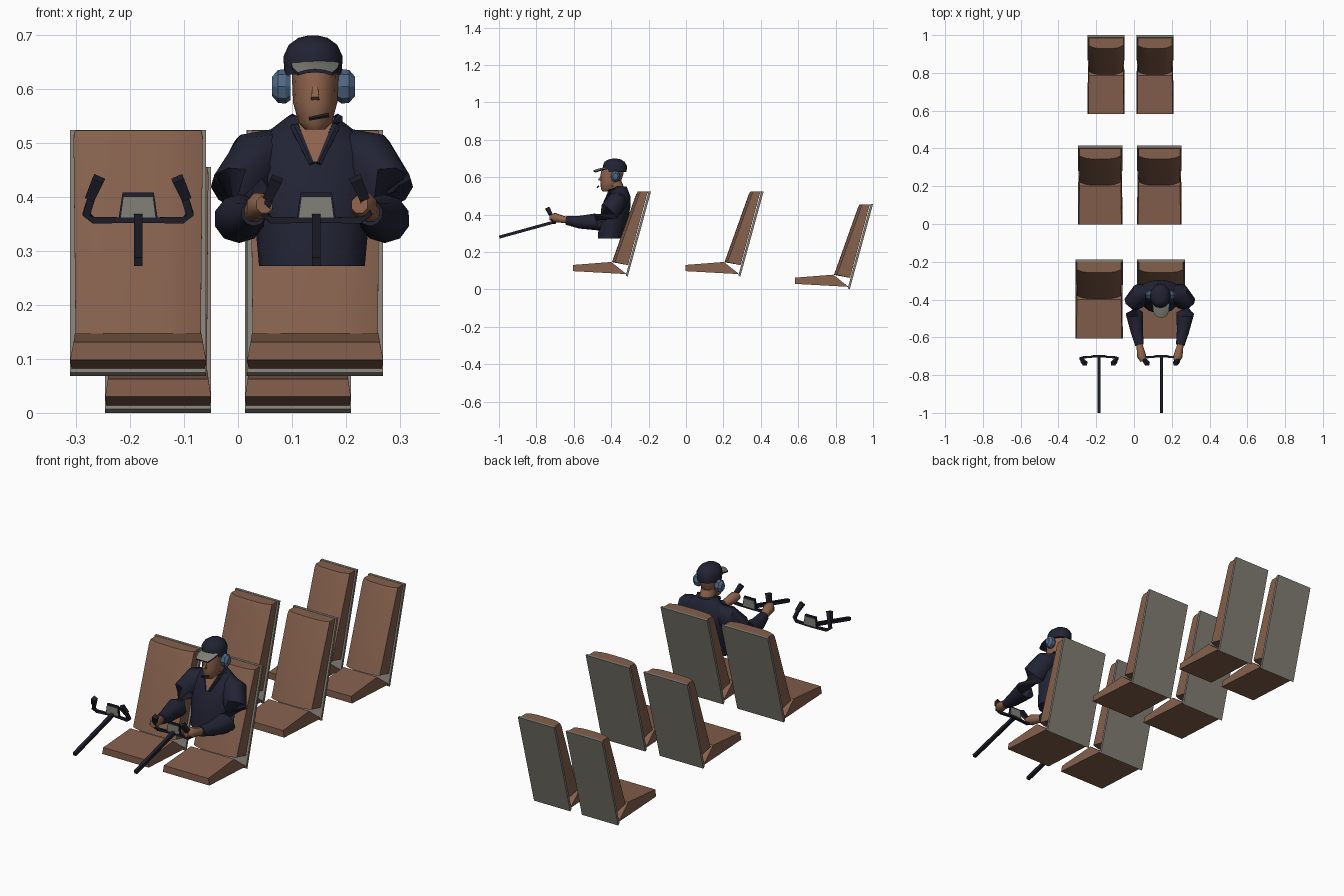
import bpy, bmesh, math
from mathutils import Vector as V

if "Cube" in bpy.data.objects:
    bpy.data.objects.remove(bpy.data.objects["Cube"])


def mat(name, r, g, b):
    m = bpy.data.materials.new(name)
    m.diffuse_color = (r, g, b, 1)
    m.use_nodes = True
    m.node_tree.nodes["Principled BSDF"].inputs["Base Color"].default_value = m.diffuse_color
    return m


BROWN = mat("brown_leather", .23, .115, .072)
GREY = mat("grey_shell", .23, .215, .185)
NAVY = mat("navy_cloth", .016, .017, .034)
SKIN = mat("skin", .27, .125, .072)
BLUE = mat("blue_earmuff", .08, .14, .235)
BLACK = mat("dark_metal", .013, .014, .024)
PANEL = mat("pale_grey", .22, .22, .19)


def loft(name, rings, *mats, rule=None, smooth=40):
    """Skin a list of equal-length rings and cap both ends."""
    bm = bmesh.new()
    vs = [[bm.verts.new(p) for p in r] for r in rings]
    n = len(vs[0])
    for a, b in zip(vs, vs[1:]):
        for i in range(n):
            j = (i + 1) % n
            bm.faces.new((a[i], a[j], b[j], b[i]))
    bm.faces.new(vs[0][::-1])
    bm.faces.new(vs[-1])
    bmesh.ops.recalc_face_normals(bm, faces=bm.faces)
    if rule:
        for f in bm.faces:
            f.normal_update()
            f.material_index = rule(f)
    me = bpy.data.meshes.new(name)
    bm.to_mesh(me)
    bm.free()
    for m in mats:
        me.materials.append(m)
    ob = bpy.data.objects.new(name, me)
    bpy.context.collection.objects.link(ob)
    if smooth:
        bpy.ops.object.select_all(action='DESELECT')
        ob.select_set(True)
        bpy.context.view_layer.objects.active = ob
        bpy.ops.object.shade_smooth_by_angle(angle=math.radians(smooth))
    return ob


def prism(name, prof, cx, m, dy=0, dz=0):
    """Side profile of (y, z, half width) spanned across x."""
    loft(name, [[(cx + s * h, y + dy, z + dz) for y, z, h in prof] for s in (-1, 1)], m, smooth=0)


def plate(name, outline, cx, y, t, m):
    """Front outline of (x, z) given thickness along y."""
    loft(name, [[(cx + x, y + s * t / 2, z) for x, z in outline] for s in (-1, 1)], m, smooth=0)


def body(name, cx, rows, m, n=12):
    """Stacked ellipses: (z, y centre, x radius, y radius)."""
    loft(name, [[(cx + rx * math.cos(i * math.tau / n), cy + ry * math.sin(i * math.tau / n), z)
                 for i in range(n)] for z, cy, rx, ry in rows], m, smooth=45)


def tube(name, pts, m, n=8):
    """Tube through (x, y, z, radius) points."""
    P = [V(p[:3]) for p in pts]
    rings = []
    for k, p in enumerate(P):
        d = (P[min(k + 1, len(P) - 1)] - P[max(k - 1, 0)]).normalized()
        u = d.cross(V((0, 1, 0)) if abs(d.y) < .8 else V((0, 0, 1))).normalized()
        w = d.cross(u)
        r = pts[k][3] * (1.414 if n == 4 else 1)
        rings.append([p + r * (u * math.cos(a) + w * math.sin(a))
                      for a in [(i + .5) * math.tau / n for i in range(n)]])
    loft(name, rings, m, smooth=30 if n == 4 else 45)


# seats: centre x, width, y offset, z offset
def seat(cx, w, dy, dz):
    h = w / 2
    prism("seat_cushion", [(-.605, .098, h), (-.605, .131, h * .95), (-.40, .147, h * .93),
                           (-.318, .082, h * .98)], cx, BROWN, dy, dz)
    prism("seat_back_shell", [(-.322, .075, h), (-.312, .068, h), (-.187, .524, h),
                              (-.20, .524, h)], cx, GREY, dy, dz)

    def ring(yf, zf, yb, zb, hw):
        ts = [-1 + i / 4 for i in range(9)]
        front = [(cx + t * hw, yf + .016 * t ** 4 + dy, zf + dz) for t in ts]
        return front + [(cx + hw, yb + dy, zb + dz), (cx - hw, yb + dy, zb + dz)]
    loft("seat_backrest", [ring(-.396, .146, -.31, .13, h * .92),
                           ring(-.267, .508, -.207, .512, h * .95),
                           ring(-.258, .523, -.201, .523, h * .93)], BROWN)


for xl, xr, w, dy, dz in ((-.185, .143, .252, 0, 0), (-.179, .134, .236, .602, 0),
                          (-.148, .111, .196, 1.187, -.068)):
    seat(xl, w, dy, dz)
    seat(xr, w, dy, dz)

# control yokes
for cx in (-.185, .145):
    tube("yoke_column", [(cx, -.998, .28, .008), (cx, -.70, .362, .008)], BLACK, 4)
    plate("yoke_hub_frame", [(-.037, .355), (.037, .355), (.029, .408), (-.029, .408)],
          cx, -.70, .010, BLACK)
    plate("yoke_hub_panel", [(-.032, .362), (.032, .362), (.027, .4), (-.027, .4)],
          cx, -.70, .014, PANEL)
    for s in (-1, 1):
        tube("yoke_horn", [(cx, -.70, .357, .005), (cx + s * .083, -.706, .357, .006),
                           (cx + s * .096, -.712, .368, .007), (cx + s * .083, -.725, .41, .007)],
             BLACK, 4)
        tube("yoke_grip", [(cx + s * .089, -.722, .398, .009), (cx + s * .073, -.74, .434, .011)],
             BLACK, 4)

# seated pilot: torso, neck opening
PX = .137
body("jacket", PX, [(.272, -.405, .098, .068), (.36, -.39, .106, .078), (.44, -.37, .122, .075),
                    (.495, -.357, .115, .062), (.53, -.355, .07, .047), (.55, -.357, .044, .04)],
     NAVY, 14)
prism("collar_opening", [(-.404, .547, .036), (-.443, .465, .003), (-.42, .465, .003),
                         (-.38, .547, .036)], .143, SKIN)
for s in (-1, 1):
    # collar flaps, arms and hands
    tube("collar", [(.143 + s * .042, -.36, .545, .010), (.143 + s * .038, -.405, .53, .009),
                    (.143 + s * .006, -.437, .462, .006)], NAVY, 6)
    tube("sleeve", [(PX + s * .06, -.355, .495, .035), (PX + s * .10, -.365, .475, .054),
                    (PX + s * .133, -.41, .415, .056), (PX + s * .134, -.475, .36, .048),
                    (PX + s * .122, -.57, .36, .034), (PX + s * .108, -.64, .37, .024)], NAVY, 10)
    tube("hand", [(PX + s * .111, -.63, .369, .017), (PX + s * .103, -.665, .376, .021),
                  (PX + s * .096, -.70, .384, .026), (PX + s * .088, -.725, .386, .017)], SKIN)
    # headset cups
    hx = .14
    loft("earmuff", [[(hx + s * dx, -.377 + k * .026 * math.cos(i * math.tau / 8),
                       .605 + k * .032 * math.sin(i * math.tau / 8)) for i in range(8)]
                     for dx, k in ((.043, .8), (.052, 1), (.066, .95), (.077, .55))], BLUE, smooth=25)

# head, neck and microphone
tube("neck", [(.143, -.35, .5, .036), (.143, -.385, .58, .036)], SKIN, 10)
body("head", .143, [(.525, -.42, .018, .026), (.538, -.415, .031, .04), (.575, -.403, .041, .055),
                    (.62, -.395, .043, .061), (.65, -.39, .043, .06)], SKIN)
prism("nose", [(-.45, .615, .004), (-.472, .585, .007), (-.45, .578, .008)], .143, SKIN)
tube("microphone", [(.132, -.474, .545, .004), (.168, -.468, .552, .005)], BLACK, 6)

# cap with a grey-topped peak
body("cap", .139, [(.627, -.38, .053, .062), (.66, -.38, .055, .065), (.682, -.382, .045, .054),
                   (.695, -.382, .027, .034), (.699, -.382, .01, .014)], NAVY)
loft("cap_peak", [[(.143 + t * w, y + .012 * t * t, z - .006 * t * t + dz)
                   for t, dz in ((-1, 0), (-.5, 0), (0, 0), (.5, 0), (1, 0),
                                 (1, -.006), (.5, -.006), (0, -.006), (-.5, -.006), (-1, -.006))]
                  for y, z, w in ((-.43, .655, .045), (-.47, .646, .042), (-.496, .637, .032))],
     PANEL, NAVY, rule=lambda f: 0 if f.normal.z > .3 else 1, smooth=30)
